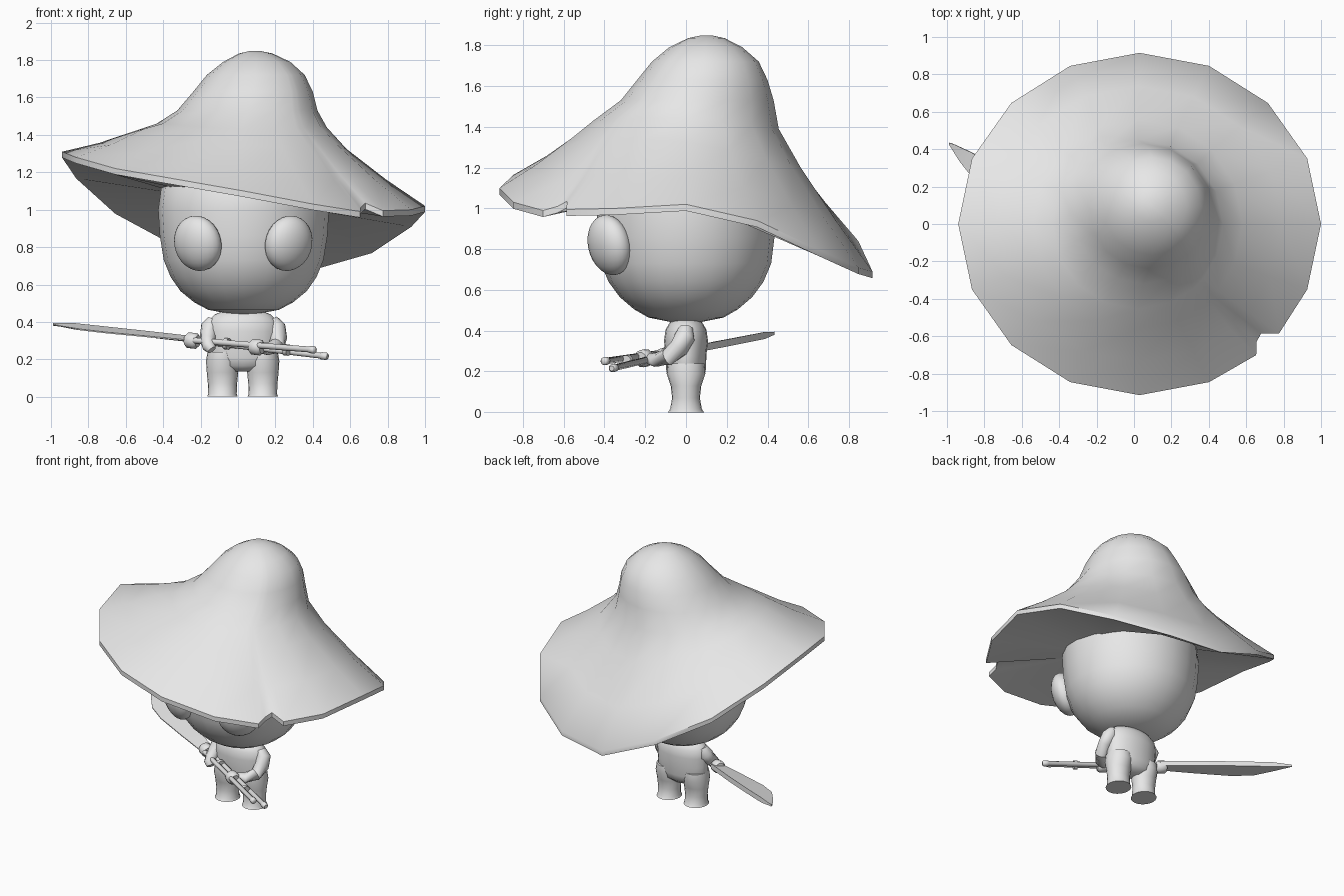
import bpy, bmesh, math
from mathutils import Vector, Matrix

if "Cube" in bpy.data.objects:
    bpy.data.objects.remove(bpy.data.objects["Cube"])

grey = bpy.data.materials.new("plain grey")
grey.diffuse_color = (0.8, 0.8, 0.8, 1)
grey.use_nodes = True
grey.node_tree.nodes["Principled BSDF"].inputs["Base Color"].default_value = grey.diffuse_color


def finish(name, bm, angle=40):
    bmesh.ops.recalc_face_normals(bm, faces=bm.faces[:])
    me = bpy.data.meshes.new(name)
    bm.to_mesh(me)
    bm.free()
    me.materials.append(grey)
    me.shade_smooth()
    me.set_sharp_from_angle(angle=math.radians(angle))
    ob = bpy.data.objects.new(name, me)
    bpy.context.collection.objects.link(ob)
    return ob


def loft(name, rings, angle=40):
    """Skin a list of equal-length point rings and cap both ends."""
    bm = bmesh.new()
    vs = [[bm.verts.new(p) for p in ring] for ring in rings]
    n = len(vs[0])
    for a, b in zip(vs, vs[1:]):
        for i in range(n):
            j = (i + 1) % n
            bm.faces.new((a[i], a[j], b[j], b[i]))
    for ring in (vs[0], vs[-1]):
        mid = bm.verts.new(sum((v.co for v in ring), Vector()) / n)
        for i in range(n):
            bm.faces.new((ring[i], ring[(i + 1) % n], mid))
    return finish(name, bm, angle)


def ellipses(specs, n=20):
    """Horizontal ellipse rings from (z, centre x, radius x, radius y)."""
    out = []
    for z, cx, rx, ry in specs:
        out.append([(cx + rx * math.cos(t * math.tau / n),
                     ry * math.sin(t * math.tau / n), z) for t in range(n)])
    return out


def tube(name, path, radii, n=12):
    """Round tube along a path with one radius per point."""
    pts = [Vector(p) for p in path]
    rings = []
    for i, p in enumerate(pts):
        d = (pts[min(i + 1, len(pts) - 1)] - pts[max(i - 1, 0)]).normalized()
        u = d.cross(Vector((0.3, 1, 0.2))).normalized()
        v = d.cross(u)
        rings.append([p + radii[i] * (u * math.cos(k * math.tau / n) +
                                      v * math.sin(k * math.tau / n))
                      for k in range(n)])
    return loft(name, rings, 50)


# Hat rim: columns of (angle, radius factor, height), with a notch front right
heights = [1.01, .93, .79, .70, .68, .83, 1.00, 1.19,
           1.30, 1.27, 1.21, 1.155, 1.09, 1.02, None, .99]
columns = []
for i, h in enumerate(heights):
    if h is None:
        columns += [(-50, 1, .98), (-46.9, .943, 1.0),
                    (-43.6, .926, 1.025), (-39.8, 1, .985)]
    else:
        columns.append((i * 22.5, 1, h))


def hat_ring(z, cx, cy, r, tx=0, ty=0, c2=0):
    ring = []
    for a, _, _ in columns:
        c, s = math.cos(math.radians(a)), math.sin(math.radians(a))
        ring.append(Vector((cx + r * c, cy + r * s,
                            z + tx * c + ty * s + c2 * (c * c - s * s))))
    return ring


def rim(dz):
    return [Vector((.03 + .97 * f * math.cos(math.radians(a)),
                    .915 * f * math.sin(math.radians(a)), h + dz))
            for a, f, h in columns]


top_rim, low_rim = rim(.01), rim(-.022)
shoulder = hat_ring(1.325, .02, 0, .56, -.05, -.07, .05)
middle = [a.lerp(b, .5) - Vector((0, 0, .01)) for a, b in zip(shoulder, top_rim)]
under = hat_ring(1.05, .03, 0, .42, -.06, -.04)
crown = [hat_ring(1.43, .02, 0, .455, -.01, -.02, .02),
         hat_ring(1.53, .05, .055, .375),
         hat_ring(1.63, .08, .08, .32),
         hat_ring(1.72, .095, .095, .262),
         hat_ring(1.79, .1, .097, .18),
         hat_ring(1.835, .095, .1, .09),
         hat_ring(1.848, .09, .1, .03)]
loft("hat", [under, low_rim, top_rim, middle, shoulder] + crown)

# Head
loft("head", ellipses([(.442, .03, .07, .07), (.465, .03, .19, .185),
                       (.505, .03, .265, .255), (.565, .03, .338, .325),
                       (.64, .03, .39, .38), (.73, .03, .427, .418),
                       (.86, .03, .448, .434), (1.0, .03, .457, .438),
                       (1.12, .03, .44, .43), (1.25, .03, .33, .33)], 20), 50)

# Eyes: flattened balls facing outward and a little down
for side, label in ((-1, "left"), (1, "right")):
    bm = bmesh.new()
    m = (Matrix.Translation((.028 + side * .243, -.375, .82)) @
         Matrix.Rotation(side * math.radians(33), 4, 'Z') @
         Matrix.Rotation(math.radians(13), 4, 'X') @
         Matrix.Diagonal((.14, .088, .15, 1)))
    bmesh.ops.create_uvsphere(bm, u_segments=24, v_segments=14, radius=1, matrix=m)
    finish(label + "_eye", bm)

# Torso and legs
loft("torso", ellipses([(.135, .025, .06, .05), (.165, .025, .16, .085),
                        (.21, .025, .19, .098), (.28, .025, .188, .1),
                        (.35, .025, .192, .108), (.405, .025, .185, .1),
                        (.44, .025, .15, .08), (.46, .025, .1, .05)]), 60)
for side, label in ((-1, "left"), (1, "right")):
    cx = .025 + side * .108
    loft(label + "_leg", ellipses([(0, cx, .082, .088), (.015, cx, .076, .078),
                                   (.07, cx, .078, .068), (.13, cx, .084, .075),
                                   (.19, cx, .088, .095), (.24, cx, .08, .09)]), 60)

# Arms reaching to the handle
tube("right_arm", [(.18, .0, .41), (.205, -.005, .37), (.215, -.035, .315),
                   (.205, -.09, .27), (.16, -.15, .258), (.11, -.18, .262)],
     [.035, .05, .048, .042, .036, .028])
tube("left_arm", [(-.13, .0, .41), (-.15, -.005, .37), (-.158, -.035, .33),
                  (-.16, -.075, .295), (-.155, -.105, .27), (-.14, -.115, .25)],
     [.035, .05, .046, .04, .036, .025])

# Handle: two rods bound by rings
def rod(name, a, b, r):
    a, b = Vector(a), Vector(b)
    tube(name, [a, a.lerp(b, .02), a.lerp(b, .95), a.lerp(b, .955), a.lerp(b, .99), b],
         [r * .7, r, r, r * 1.25, r * 1.25, r * .8])


rod("long_rod", (-.27, .01, .305), (.48, -.365, .215), .016)
rod("short_rod", (-.25, -.04, .302), (.415, -.405, .25), .016)
axis = Vector((-.876, .48, .095)).normalized()
for i, c in enumerate([(-.245, -.015, .3), (.1, -.205, .265)]):
    c = Vector(c)
    tube("binding_ring_%d" % (i + 1),
         [c - axis * .035, c - axis * .022, c + axis * .022, c + axis * .035],
         [.032, .043, .043, .032])
for i, c in enumerate([(-.06, -.115, .283), (.26, -.29, .25)]):
    c = Vector(c)
    tube("binding_band_%d" % (i + 1), [c - axis * .012, c + axis * .012], [.031, .031])

# Blade: flat outline along the axis, thin at the cutting edge
base, across = Vector((-.23, -.015, .302)), Vector((-.48, -.87, -.06)).normalized()
lift = axis.cross(across).normalized()
spine = [(0, -.035), (.3, -.045), (.6, -.045), (.76, -.042), (.86, -.035), (.885, -.03)]
edge = [(0, .045), (.25, .075), (.5, .10), (.65, .09), (.79, .03), (.88, -.02)]
rings = []
for (s0, w0), (s1, w1) in zip(spine, edge):
    a, b = base + axis * s0 + across * w0, base + axis * s1 + across * w1
    t = lift * (.017 if s0 < .8 else .008)
    rings.append([a + t, b + t * .2, b - t * .2, a - t])
loft("blade", rings, 30)
